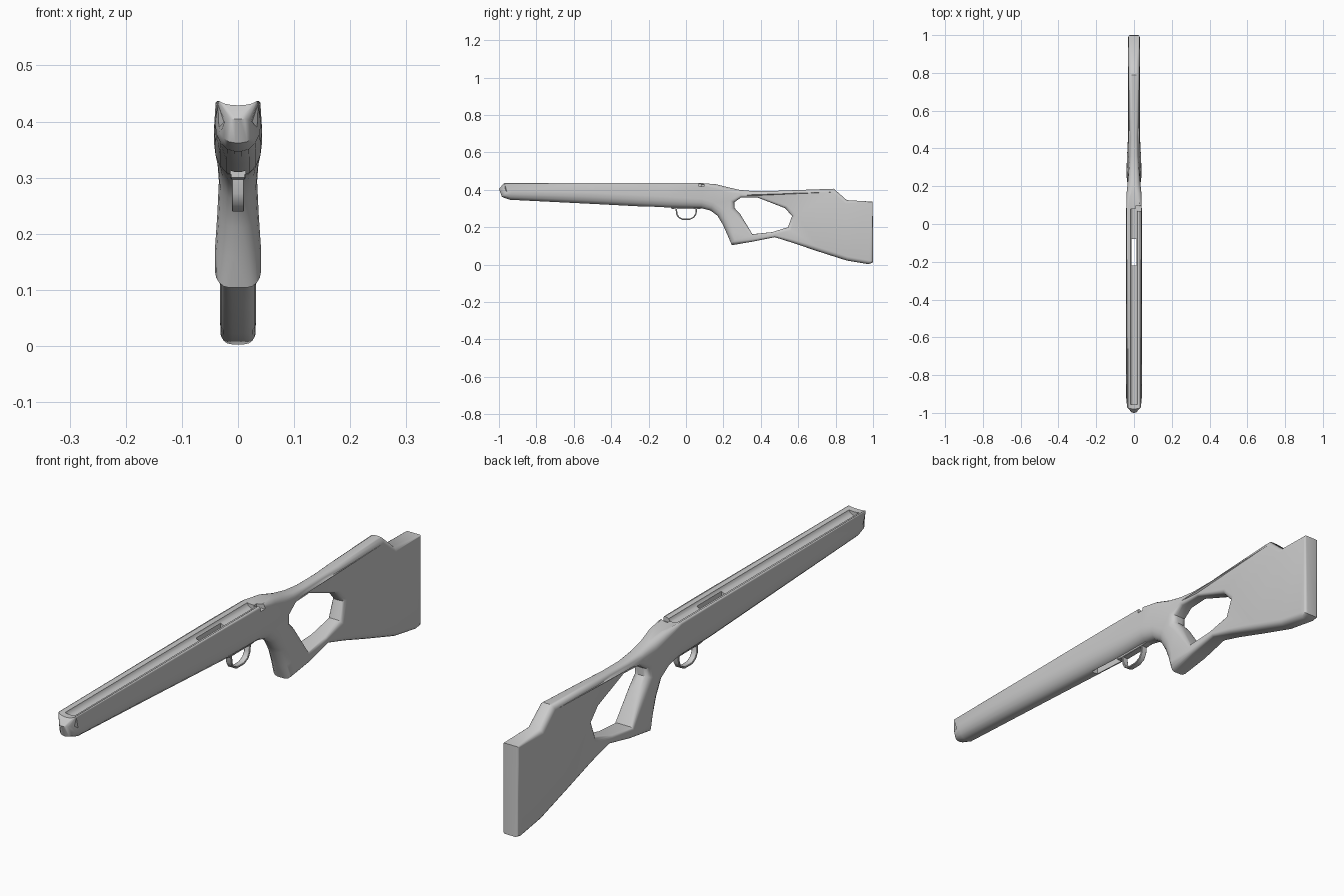
import bpy, bmesh, math

if "Cube" in bpy.data.objects:
    bpy.data.objects.remove(bpy.data.objects["Cube"])


def inset_dirs(pts):
    """Mitred inward direction (right of travel) at each point of a closed loop."""
    out = []
    for i, p in enumerate(pts):
        a, b = pts[i - 1], pts[(i + 1) % len(pts)]
        d1, d2 = (p[0] - a[0], p[1] - a[1]), (b[0] - p[0], b[1] - p[1])
        l1, l2 = math.hypot(*d1), math.hypot(*d2)
        n1, n2 = (d1[1] / l1, -d1[0] / l1), (d2[1] / l2, -d2[0] / l2)
        m = (n1[0] + n2[0], n1[1] + n2[1])
        k = max(1 + n1[0] * n2[0] + n1[1] * n2[1], 0.7)
        out.append((m[0] / k, m[1] / k))
    return out


def rounded_slab(name, loops, steps=4):
    """Side profile with holes; each point is (y, z, edge rounding, half width)."""
    bm = bmesh.new()
    caps = [[], []]
    half = [math.pi / 2 * (1 - i / steps) for i in range(steps + 1)]
    for pts in loops:
        dirs = inset_dirs(pts)
        rings = []
        for s, angs in ((1, half), (-1, half[::-1])):
            for t in angs:
                ring = []
                for (y, z, r, w), (ny, nz) in zip(pts, dirs):
                    rx = min(r, 0.85 * w)
                    k = r * (1 - math.cos(t))
                    ring.append(bm.verts.new((s * (w - rx + rx * math.sin(t)), y + ny * k, z + nz * k)))
                rings.append(ring)
        n = len(pts)
        for a, b in zip(rings, rings[1:]):
            for i in range(n):
                j = (i + 1) % n
                bm.faces.new((a[i], a[j], b[j], b[i]))
        for cap, ring in zip(caps, (rings[0], rings[-1])):
            cap += [bm.edges.get((ring[i], ring[(i + 1) % n])) for i in range(n)]
    for cap in caps:
        bmesh.ops.triangle_fill(bm, edges=cap, use_beauty=True, normal=(1, 0, 0))
    bmesh.ops.recalc_face_normals(bm, faces=bm.faces[:])
    return make_object(name, bm)


def make_object(name, bm):
    me = bpy.data.meshes.new(name)
    bm.to_mesh(me)
    bm.free()
    ob = bpy.data.objects.new(name, me)
    bpy.context.collection.objects.link(ob)
    return ob


def prism_y(name, section, y0, y1):
    """Extrude an (x, z) section along y."""
    bm = bmesh.new()
    f = bm.faces.new([bm.verts.new((x, y0, z)) for x, z in section])
    g = bmesh.ops.extrude_face_region(bm, geom=[f])
    for v in g["geom"]:
        if isinstance(v, bmesh.types.BMVert):
            v.co.y = y1
    bmesh.ops.recalc_face_normals(bm, faces=bm.faces[:])
    return make_object(name, bm)


def rect(x0, x1, z0, z1):
    return [(x0, z0), (x1, z0), (x1, z1), (x0, z1)]


def arc(hw, depth, top=0.439, n=8):
    pts = [(hw * math.cos(math.pi * (1 + i / n)), top + depth * math.sin(math.pi * (1 + i / n))) for i in range(n + 1)]
    return pts + [(hw, 0.5), (-hw, 0.5)]


def cut(ob, cutter):
    cutter.hide_render = True
    m = ob.modifiers.new("cut", "BOOLEAN")
    m.operation, m.solver, m.object = "DIFFERENCE", "EXACT", cutter
    bpy.context.view_layer.objects.active = ob
    bpy.ops.object.modifier_apply(modifier=m.name)
    bpy.data.objects.remove(cutter)


def smooth(ob):
    bpy.ops.object.select_all(action="DESELECT")
    ob.select_set(True)
    bpy.context.view_layer.objects.active = ob
    bpy.ops.object.shade_smooth_by_angle(angle=math.radians(38))


# Stock outline: along the top from the nose, down the butt, back along the underside
top_edge = [
    (-1.0, .405, .03, .025), (-.972, .437, .005, .036), (-.5, .437, .005, .038),
    (-.1, .437, .005, .04), (.08, .437, .008, .04), (.16, .43, .022, .04),
    (.22, .415, .028, .034), (.285, .4, .02, .028), (.36, .393, .014, .022),
    (.46, .394, .014, .021), (.54, .397, .016, .025), (.79, .406, .018, .029),
    (.86, .345, .018, .031), (.998, .337, .006, .03)]
under_edge = [
    (1.0, .012, .012, .031), (.975, .003, .02, .031), (.86, .022, .022, .032),
    (.7, .073, .022, .032), (.57, .117, .018, .031), (.475, .147, .011, .031),
    (.36, .124, .013, .037), (.245, .104, .026, .041), (.222, .158, .04, .041),
    (.198, .212, .045, .037), (.168, .262, .045, .034), (.13, .29, .045, .037),
    (.08, .302, .05, .041), (-.1, .304, .06, .043), (-.5, .325, .06, .043),
    (-.94, .347, .05, .041), (-.984, .362, .035, .034)]
thumbhole = [
    (.355, .163, .01, .037), (.46, .174, .01, .031), (.545, .2, .02, .029),
    (.567, .26, .02, .028), (.53, .302, .016, .027), (.38, .36, .01, .022),
    (.295, .36, .012, .028), (.258, .333, .022, .034), (.258, .305, .025, .034),
    (.29, .27, .025, .034)]
stock = rounded_slab("stock", [top_edge + under_edge, thumbhole])

# Barrel channel, action recess, bolt notch and magazine slot
cut(stock, prism_y("channel_cutter", arc(.034, .01), -1.1, .19))
cut(stock, prism_y("barrel_cutter", arc(.021, .024), -.955, .08))
cut(stock, prism_y("bolt_notch_cutter", rect(.008, .06, .418, .5), .07, .095))
cut(stock, prism_y("magazine_cutter", rect(-.013, .013, .2, .5), -.22, -.08))
smooth(stock)

# Trigger guard bow and its mounting plate
W = .011
bow = [(-.056, .312), (.06, .312), (.057, .272), (.045, .252), (.022, .24), (-.022, .24), (-.043, .252), (-.054, .272)]
gap = [(.002 + (y - .002) * .86, .276 + (z - .276) * .82) for y, z in bow][::-1]
guard = rounded_slab("trigger_guard", [[(y, z, .0015, W) for y, z in lp] for lp in (bow, gap)], 1)
smooth(guard)
plate = [(-.08, .315), (.1, .315), (.1, .302), (.06, .297), (-.06, .297), (-.08, .3)]
smooth(rounded_slab("guard_plate", [[(y, z, .0015, .013) for y, z in plate]], 1))
